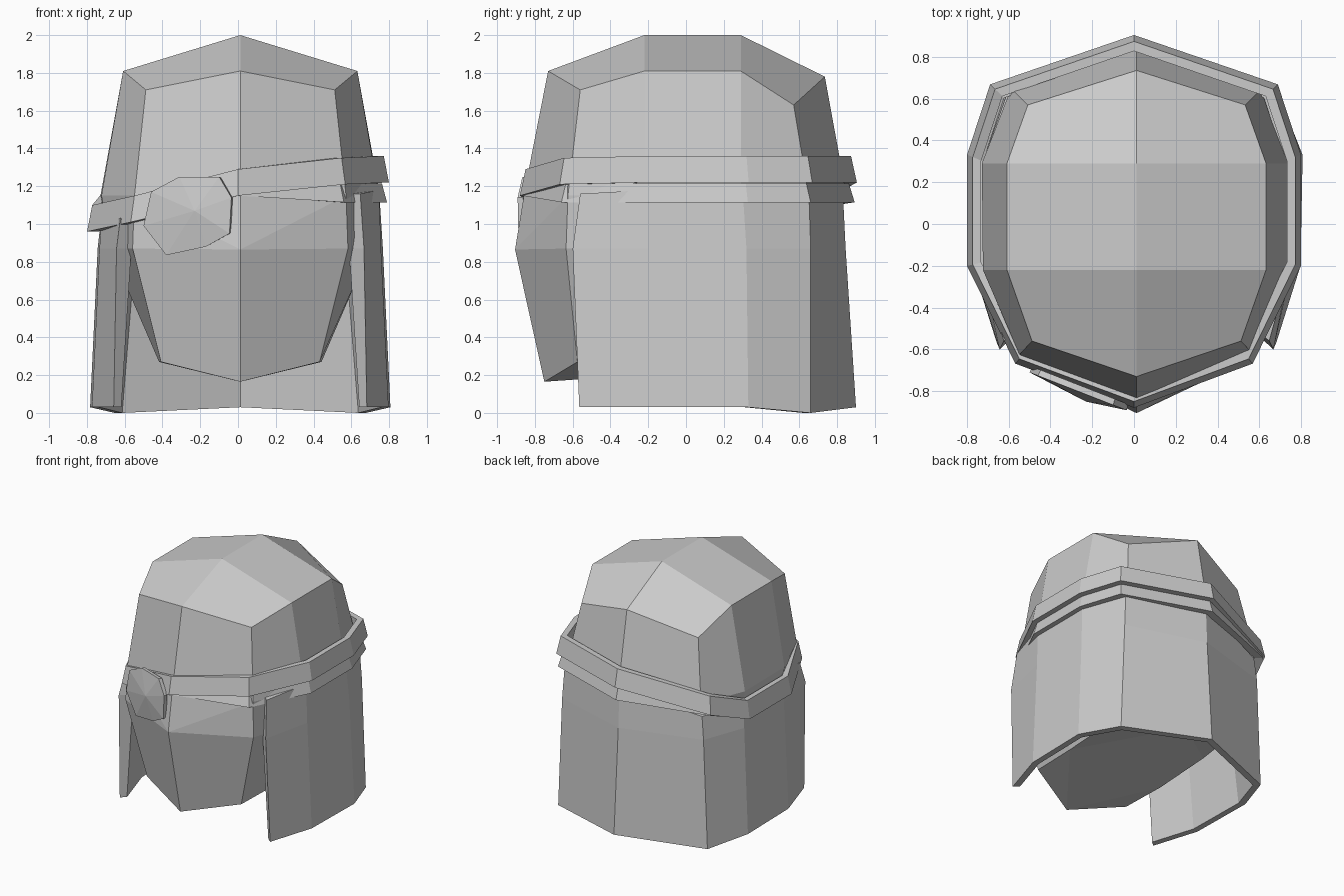
import bpy

if "Cube" in bpy.data.objects:
    bpy.data.objects.remove(bpy.data.objects["Cube"])

SHIFT = .012  # head and hair sit slightly to one side of the straps


def make_object(name, verts, faces, thickness=0, shift=0):
    mesh = bpy.data.meshes.new(name)
    mesh.from_pydata([(x + shift, y, z) for x, y, z in verts], [], faces)
    mesh.update()
    obj = bpy.data.objects.new(name, mesh)
    bpy.context.collection.objects.link(obj)
    if thickness:
        mod = obj.modifiers.new("thickness", 'SOLIDIFY')
        mod.thickness = thickness
        mod.offset = -1
    return obj


def mirror_ring(half):
    # Half outline from front centre to back centre, closed on the other side
    return half + [(-x, y, z) for x, y, z in half[-2:0:-1]]


def bridge(rows, count, closed=True):
    n = count if closed else count - 1
    return [(r * count + i, r * count + (i + 1) % count,
             (r + 1) * count + (i + 1) % count, (r + 1) * count + i)
            for r in range(rows - 1) for i in range(n)]


# Head: ten-sided rings from the jaw up to the crown
head_rings = [mirror_ring(h) for h in (
    [(0, -.75, .165), (.42, -.575, .27), (.43, -.2, .27), (.43, .29, .3), (.4, .5, .3), (0, .6, .26)],
    [(0, -.905, .865), (.57, -.635, .87), (.69, -.22, .87), (.69, .29, .87), (.55, .58, .87), (0, .74, .87)],
    [(0, -.85, 1.2), (.56, -.625, 1.15), (.735, -.22, 1.15), (.74, .29, 1.15), (.6, .65, 1.15), (0, .85, 1.15)],
    [(0, -.73, 1.81), (.5, -.56, 1.71), (.62, -.22, 1.81), (.62, .29, 1.81), (.52, .57, 1.63), (0, .735, 1.78)],
)]
verts = [v for ring in head_rings for v in ring]
# Brow panels fold from the nose point up to the temples
brow = {(10, 11, 21, 20), (19, 10, 20, 29)}
faces = [f for f in bridge(4, 10) if f not in brow]
faces += [(10, 11, 21), (10, 21, 20), (19, 10, 29), (10, 20, 29)]
cf, cb = len(verts), len(verts) + 1
verts += [(0, -.22, 2), (0, .29, 2)]
t = 30
faces += [(t, t + 1, t + 2, cf), (t + 2, t + 3, cb, cf), (t + 3, t + 4, t + 5, cb),
          (t + 5, t + 6, t + 7, cb), (t + 7, t + 8, cf, cb), (t + 8, t + 9, t, cf)]
# Underside of the jaw, folded along the centre
faces += [(2, 1, 0), (5, 2, 0), (5, 3, 2), (5, 4, 3),
          (0, 9, 8), (0, 8, 5), (8, 7, 5), (7, 6, 5)]
make_object("head", verts, faces, shift=SHIFT)

# Long hair around the back and sides, open at the face: outer and inner layers
outer, inner = [], []
for half, drop, scale in (
    ([(.67, -.565, .03), (.785, -.2, .03), (.795, .33, .03), (.665, .66, 0), (0, .9, .03)], 0, .94),
    ([(.655, -.6, .87), (.745, -.2, .87), (.755, .32, .87), (.63, .66, .87), (0, .845, .87)], 0, .88),
    ([(.635, -.56, 1.16), (.735, -.2, 1.18), (.735, .3, 1.18), (.61, .65, 1.18), (0, .83, 1.18)], .13, .88),
):
    row = half + [(-x, y, z - drop) for x, y, z in half[-2::-1]]
    outer += row
    inner += [(x * scale, y * scale, z) for x, y, z in row]
n = len(outer)
sheet = bridge(3, 9, closed=False)
faces = sheet + [tuple(i + n for i in reversed(f)) for f in sheet]
border = list(range(9)) + [17, 26] + list(range(25, 17, -1)) + [9]
faces += [(b, a, a + n, b + n) for a, b in zip(border, border[1:] + border[:1])]
make_object("hair", outer + inner, faces, shift=SHIFT)

# Headband straps: slanted bands with level rims, following the head outline
outline = mirror_ring([(0, -.875, 0), (.565, -.665, 0), (.795, -.2, 0),
                       (.795, .33, 0), (.685, .665, 0), (0, .9, 0)])


def strap(name, bottoms, tops, scale):
    rows = []
    for s, heights in ((scale, bottoms), (scale * .966, tops),
                       (scale * .915, tops), (scale * .93, bottoms)):
        rows += [(x * s, y * s, z) for (x, y, _), z in zip(outline, heights)]
    faces = bridge(4, 10)
    faces += [(30 + i, 30 + (i + 1) % 10, (i + 1) % 10, i) for i in range(10)]
    make_object(name, rows, faces)


upper = [1.15, 1.21, 1.22, 1.22, 1.22, 1.22, 1.09, .96, .96, 1.01]
strap("upper_strap", upper, [z + .14 for z in upper], 1.005)
lower = [1.15, 1.115, 1.115, 1.115, 1.115, 1.115, 1.08, .965, .965, 1.015]
strap("lower_strap", lower,
      [1.21, 1.21, 1.215, 1.215, 1.215, 1.215, 1.21, 1.09, 1.09, 1.14], .992)

# Eye patch: shallow eight-sided cone lying along one side of the face
patch_outline = [(-.31, 1.25), (-.1, 1.25), (-.035, 1.14), (-.045, .95),
                 (-.17, .88), (-.38, .835), (-.5, .99), (-.46, 1.17)]
patch = [(x, -.905 - .39 * x, z) for x, z in patch_outline] + [(-.23, -.85, 1.07)]
make_object("eye_patch", patch, [(i, (i + 1) % 8, 8)[::-1] for i in range(8)], .03)
